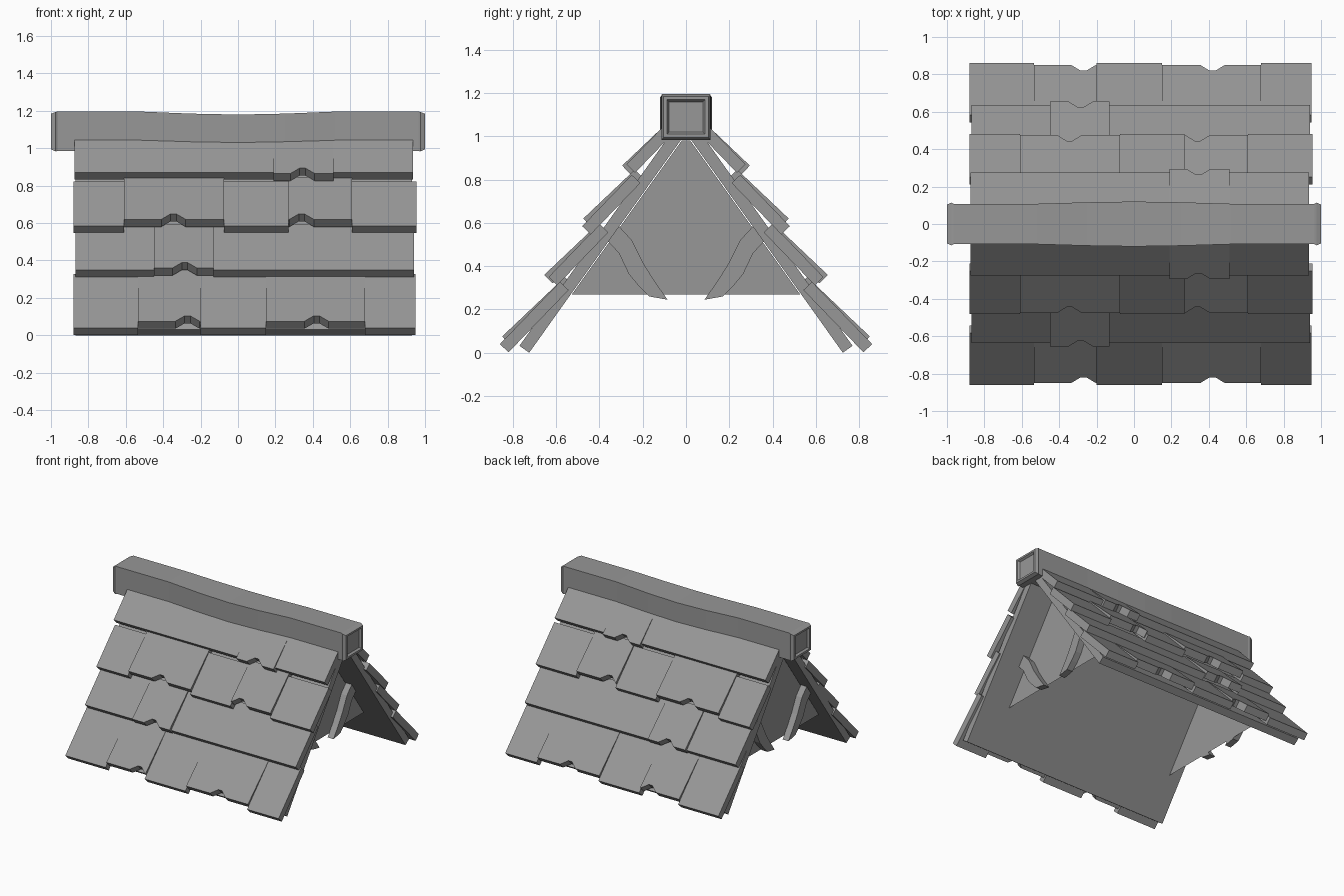
import bpy, bmesh, math
from mathutils import Vector

cube = bpy.data.objects.get("Cube")
if cube:
    bpy.data.objects.remove(cube, do_unlink=True)

grey = bpy.data.materials.new("weathered_grey")
grey.use_nodes = True
COLOUR = (0.31, 0.31, 0.31, 1)
grey.diffuse_color = COLOUR
grey.node_tree.nodes["Principled BSDF"].inputs["Base Color"].default_value = COLOUR


def finish(name, bm, mirror=False):
    bmesh.ops.recalc_face_normals(bm, faces=bm.faces)
    mesh = bpy.data.meshes.new(name)
    bm.to_mesh(mesh)
    bm.free()
    mesh.materials.append(grey)
    obj = bpy.data.objects.new(name, mesh)
    bpy.context.collection.objects.link(obj)
    if mirror:
        # repeat the part on the other roof slope
        mod = obj.modifiers.new("other_slope", "MIRROR")
        mod.use_axis = (False, True, False)
        mod.use_mirror_merge = False
    return obj


def prism(name, points, offset, mirror=True):
    """Solid made by sweeping a flat outline along an offset."""
    bm = bmesh.new()
    low = [bm.verts.new(p) for p in points]
    high = [bm.verts.new(Vector(p) + Vector(offset)) for p in points]
    bm.faces.new(low)
    bm.faces.new(high[::-1])
    for i in range(len(low)):
        j = (i + 1) % len(low)
        bm.faces.new((low[i], low[j], high[j], high[i]))
    return finish(name, bm, mirror)


# Sloped roof boards
THICK = 0.055
pitch = math.radians(54.5)
up = Vector((0, math.cos(pitch), math.sin(pitch)))
out = Vector((0, -math.sin(pitch), math.cos(pitch)))
eave = Vector((0, -0.725, 0))
corners = [eave, eave + up * 1.21, eave + up * 1.21 + out * THICK, eave + out * THICK]
prism("roof_board", [(-0.87, p.y, p.z) for p in corners], (1.8, 0, 0))


# Shingles: outline in the tile plane, optionally with a chipped lower edge
def shingle(name, x0, x1, tip, length, chip=None):
    angle = math.radians(46 if chip is None else 43.5)
    climb = Vector((0, math.cos(angle), math.sin(angle)))
    inward = Vector((0, math.sin(angle), -math.cos(angle))) * THICK
    outline = [(x0, 0)]
    if chip is not None:
        outline += [(chip - 0.065, 0), (chip - 0.015, 0.042),
                    (chip + 0.015, 0.042), (chip + 0.065, 0)]
    outline += [(x1, 0), (x1, length), (x0, length)]
    base = Vector((0, -tip[0], tip[1]))
    prism(name, [Vector((x, 0, 0)) + base + climb * d for x, d in outline], inward)


# Each row: plain tip, chipped tip, length, joints, {tile index: chip position}
rows = [
    ((0.86, 0.04), (0.85, 0.075), 0.40, (-0.88, -0.535, -0.2, 0.15, 0.68, 0.95), {1: -0.27, 3: 0.42}),
    ((0.635, 0.35), (0.655, 0.36), 0.34, (-0.87, -0.45, -0.13, 0.29, 0.94), {1: -0.285}),
    ((0.48, 0.585), (0.475, 0.62), 0.33, (-0.88, -0.61, -0.075, 0.27, 0.61, 0.955), {1: -0.345, 3: 0.34}),
    ((0.275, 0.87), (0.295, 0.865), 0.27, (-0.875, -0.23, 0.19, 0.51, 0.935), {2: 0.345}),
]
for r, (plain, chipped, length, joints, chips) in enumerate(rows):
    for i in range(len(joints) - 1):
        chip = chips.get(i)
        shingle(f"shingle_row{r + 1}_{i + 1}", joints[i], joints[i + 1],
                plain if chip is None else chipped, length, chip)

# Ridge beam: rectangular rings lofted along x, sagging in the middle,
# with chamfered ends and a sunken end panel
half = [(0, 0.12, 0.99, 1.18), (0.25, 0.116, 0.988, 1.185), (0.52, 0.108, 0.985, 1.196),
        (0.965, 0.108, 0.985, 1.196), (0.975, 0.114, 0.983, 1.194), (1, 0.104, 0.995, 1.184),
        (1, 0.088, 1.01, 1.17), (0.985, 0.078, 1.02, 1.16)]
stations = [(-x, w, a, b) for x, w, a, b in half[:0:-1]] + half
bm = bmesh.new()
rings = [[bm.verts.new(p) for p in ((x, -w, a), (x, w, a), (x, w, b), (x, -w, b))]
         for x, w, a, b in stations]
for a, b in zip(rings, rings[1:]):
    for i in range(4):
        j = (i + 1) % 4
        bm.faces.new((a[i], a[j], b[j], b[i]))
bm.faces.new(rings[0])
bm.faces.new(rings[-1])
finish("ridge_beam", bm)

# Gable body: tapered, open underneath
WALLS = (-0.77, 0.71)
bm = bmesh.new()
ends = [[bm.verts.new((x, y, z)) for y, z in
         ((-0.527, 0.27), (-0.02, 0.98), (0.02, 0.98), (0.527, 0.27))] for x in WALLS]
for end in ends:
    bm.faces.new(end)
for i in range(3):
    bm.faces.new((ends[0][i], ends[0][i + 1], ends[1][i + 1], ends[1][i]))
finish("gable_body", bm)

# Curved braces on both gables, each in an upper and a lower piece
upper = [(-0.375, 0.53), (-0.31, 0.46), (-0.265, 0.365), (-0.195, 0.41), (-0.25, 0.52), (-0.315, 0.59)]
lower = [(-0.265, 0.365), (-0.22, 0.31), (-0.17, 0.26), (-0.085, 0.245), (-0.145, 0.33), (-0.195, 0.41)]
for side, x, depth in (("right", WALLS[0], -0.05), ("left", WALLS[1], 0.05)):
    for part, outline in (("upper", upper), ("lower", lower)):
        prism(f"{side}_brace_{part}", [(x, y, z) for y, z in outline], (depth, 0, 0))
